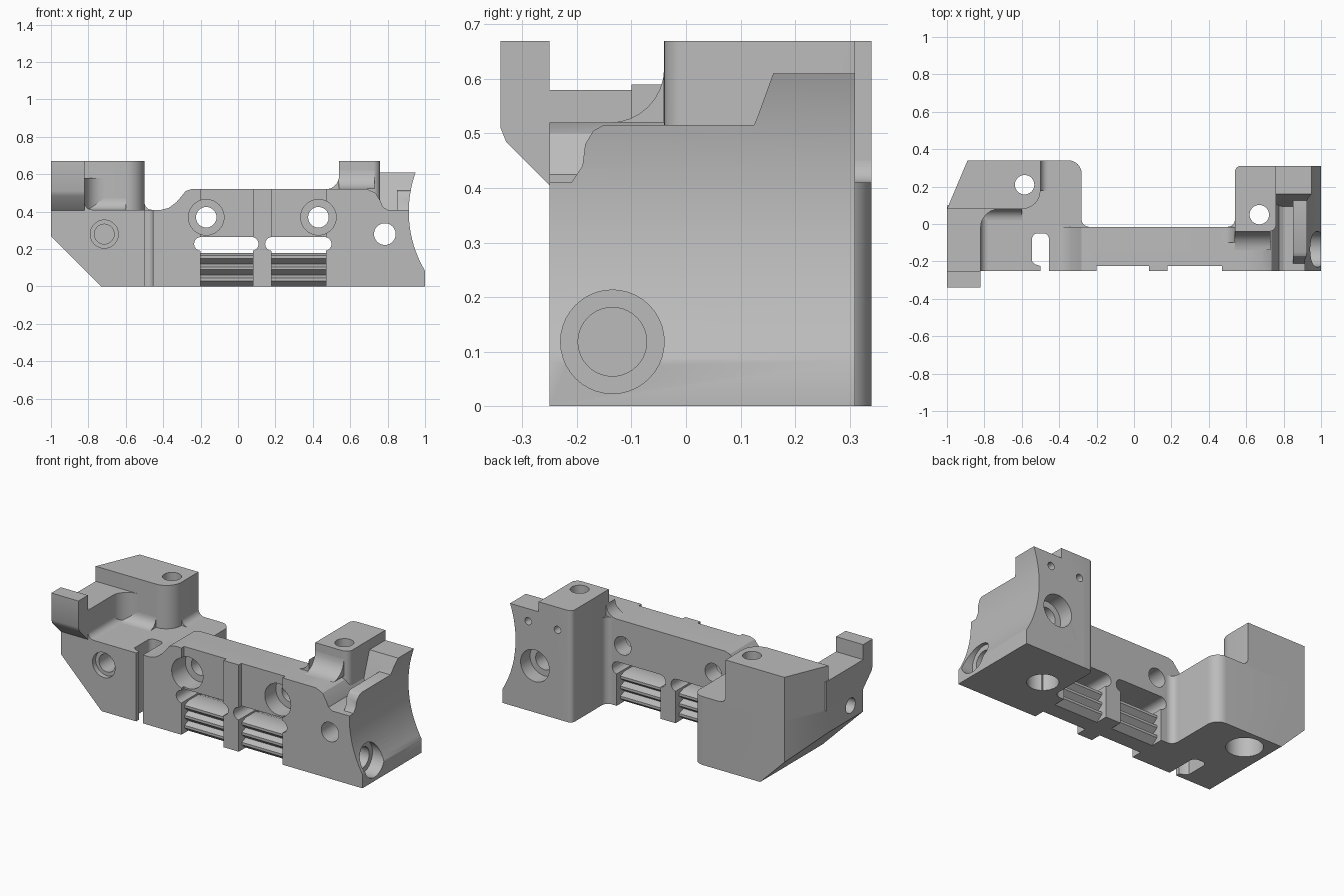
import bpy, bmesh, math
from mathutils import Vector

old = bpy.data.objects.get("Cube")
if old:
    bpy.data.objects.remove(old, do_unlink=True)

grey = bpy.data.materials.new("satin_grey")
grey.use_nodes = True
grey.diffuse_color = (0.5, 0.5, 0.5, 1)
grey.node_tree.nodes["Principled BSDF"].inputs["Base Color"].default_value = (0.5, 0.5, 0.5, 1)
parts = []


def place(axis, u, v, w):
    # u, v span the profile plane and w runs along the axis
    return Vector({"x": (w, u, v), "y": (u, w, v), "z": (u, v, w)}[axis])


def prism(name, axis, pts, lo, hi, keep=True):
    bm = bmesh.new()
    face = bm.faces.new([bm.verts.new(place(axis, u, v, lo)) for u, v in pts])
    ext = bmesh.ops.extrude_face_region(bm, geom=[face])["geom"]
    bmesh.ops.translate(bm, vec=place(axis, 0, 0, hi - lo),
                        verts=[g for g in ext if isinstance(g, bmesh.types.BMVert)])
    bmesh.ops.recalc_face_normals(bm, faces=bm.faces)
    me = bpy.data.meshes.new(name)
    bm.to_mesh(me)
    bm.free()
    me.materials.append(grey)
    ob = bpy.data.objects.new(name, me)
    bpy.context.collection.objects.link(ob)
    if keep:
        parts.append(ob)
    else:
        ob.hide_render = True
    return ob


def arc(cx, cy, r, a0, a1, n=8):
    return [(cx + r * math.cos(math.radians(a0 + (a1 - a0) * i / n)),
             cy + r * math.sin(math.radians(a0 + (a1 - a0) * i / n))) for i in range(n + 1)]


def circle(cx, cy, r, n=40):
    return arc(cx, cy, r, 0, 360, n)[:-1]


def rect(a, b, c, d):
    return [(a, b), (c, b), (c, d), (a, d)]


def stadium(a, b, c, d):
    r = (d - b) / 2
    return arc(c - r, b + r, r, -90, 90) + arc(a + r, b + r, r, 90, 270)


def cove(cx, cy, sx, sy, r):
    # concave fillet filling an inside corner
    return [(cx, cy)] + [(cx + sx * (r - r * math.cos(t)), cy + sy * (r - r * math.sin(t)))
                         for t in (math.pi / 2 * i / 8 for i in range(9))]


def cut(targets, axis, pts, lo, hi):
    tool = prism("cutter", axis, pts, lo, hi, keep=False)
    for ob in targets:
        mod = ob.modifiers.new("cut", "BOOLEAN")
        mod.operation, mod.solver, mod.object = "DIFFERENCE", "EXACT", tool
        dg = bpy.context.evaluated_depsgraph_get()
        me = bpy.data.meshes.new_from_object(ob.evaluated_get(dg))
        ob.modifiers.clear()
        ob.data = me
    bpy.data.objects.remove(tool, do_unlink=True)


# Left body with chamfered back corner, wall with front tab, and tower
left_body = prism("left_body", "z", [(-1, -.25), (-1, .08), (-.89, .34)]
                  + arc(-.35, .27, .07, 90, 0) + [(-.28, -.25)], 0, .41)
left_wall = prism("left_wall", "x", [(-.25, .405), (-.33, .485), (-.34, .51), (-.34, .67),
                  (-.25, .67), (-.25, .58), (.1, .58), (.1, .405)], -1, -.82)
left_tower = prism("left_tower", "z", [(-1, .08), (-.89, .34), (-.5, .34)]
                   + arc(-.6, .18, .1, 0, -90), .405, .67)
prism("left_wall_corner_fillet", "z", cove(-.82, .08, 1, -1, .1), .405, .58)
prism("left_tower_front_fillet", "x", cove(.08, .41, -1, 1, .06), -.82, -.6)
prism("left_tower_side_fillet", "y", cove(-.5, .41, 1, 1, .04), .18, .34)
prism("left_wall_floor_fillet", "y", cove(-.82, .41, 1, 1, .04), -.25, .08)

# Crossbar with swept left shoulder
bar = prism("crossbar", "y", [(-.455, 0), (.62, 0), (.62, .52), (-.25, .52), (-.28, .51),
            (-.3, .485), (-.33, .45), (-.37, .42), (-.41, .41), (-.455, .41)], -.25, -.015)
prism("left_bar_fillet", "z", cove(-.28, -.015, 1, 1, .04), 0, .41)
prism("right_bar_fillet", "z", cove(.54, -.015, -1, 1, .04), 0, .52)

# Right block, tower, back wall and end rib
right_block = prism("right_block", "y", [(.6, 0), (1, 0), (1, .41), (.8, .41), (.775, .425),
                    (.76, .46), (.735, .5), (.69, .52), (.6, .52)], -.25, .31)
right_tower = prism("right_tower", "z", arc(.57, .28, .03, 180, 90) + [(.76, .31)]
                    + arc(.72, 0, .04, 0, -90) + [(.54, -.04)], 0, .67)
back_wall = prism("right_back_wall", "x", [(.09, .4), (.12, .5), (.16, .61), (.31, .61), (.31, .4)],
                  .75, 1)
end_rib = prism("right_end_rib", "x", [(-.25, .4), (-.21, .41), (-.19, .44), (-.185, .48),
                (-.17, .505), (-.15, .516), (.125, .516), (.16, .6), (.16, .4)], .85, 1)
prism("right_tower_front_fillet", "x", cove(-.04, .52, -1, 1, .1), .54, .73)
prism("right_tower_side_fillet", "y", cove(.54, .52, -1, 1, .07), -.1, -.015)

left = [left_body, left_wall, left_tower]
right = [right_block, right_tower, back_wall, end_rib]

# Concave right end and sloped lower left edge
cut([right_block, back_wall, end_rib], "y", circle(1.533, .4, .62, 128), -.4, .5)
cut([left_body], "y", [(-1.1, -.1), (-.63, -.1), (-1.1, .37)], -.5, .5)

# Open slot between left body and crossbar
slot = [(-.5, -.3), (-.5, -.225), (-.53, -.215), (-.545, -.2)] + arc(-.515, -.08, .03, 180, 90) \
    + arc(-.485, -.08, .03, 90, 0) + [(-.455, -.3)]
cut([left_body], "z", slot, -.1, .6)

# Crossbar bays: shallow front panel, through slot and ribbed slats
for x0, x1 in ((-.2, .08), (.18, .47)):
    cut([bar], "y", rect(x0, -.1, x1, .6), -.3, -.225)
    cut([bar], "y", rect(x0, -.1, x1, .22), -.4, .1)
    cut([bar], "y", stadium(x0 - .035, .19, x1 + .03, .265), -.4, .1)
    front, back = [], []
    for i in range(3):
        z = .06 * i
        front += [(-.185, z), (-.22, z + .03), (-.22, z + .045), (-.185, z + .06)]
        back += [(-.09, z), (-.05, z + .03), (-.05, z + .045), (-.09, z + .06)]
    clean = [p for i, p in enumerate(front) if i % 4 or i == 0]
    clean_back = [p for i, p in enumerate(back) if i % 4 or i == 0]
    prism("ribbed_slat", "x", clean + clean_back[::-1], x0 - .005, x1 + .005)

# Counterbored crossbar holes
for x in (-.17, .43):
    cut([bar], "y", circle(x, .37, .095), -.4, -.12)
    cut([bar], "y", circle(x, .37, .055), -.4, .1)

# Vertical bolt holes, counterbored from below
for group, x, y, r in ((left, -.585, .21, .1), (right, .67, .05, .085)):
    cut(group, "z", circle(x, y, .052), -.1, .8)
    cut(group, "z", circle(x, y, r), -.1, .12)

# Front holes, back counterbore and small back pin holes
cut([left_body], "y", circle(-.715, .28, .075), -.4, -.22)
cut([left_body], "y", circle(-.715, .28, .053), -.4, 0)
cut([right_block, right_tower], "y", circle(.785, .28, .058), -.4, .5)
cut([right_block, right_tower], "y", circle(.785, .28, .095), .22, .5)
for x in (.635, .83):
    cut([right_block, right_tower, back_wall], "y", circle(x, .535, .022, 20), .2, .5)

# Side holes in both ends
cut([right_block], "x", circle(-.135, .118, .095), .92, 1.2)
cut([right_block], "x", circle(-.135, .118, .063), .8, 1.2)
cut([left_body, left_wall], "x", circle(-.13, .35, .045), -1.2, -.84)

for ob in parts:
    bpy.ops.object.select_all(action="DESELECT")
    ob.select_set(True)
    bpy.context.view_layer.objects.active = ob
    bpy.ops.object.shade_smooth_by_angle(angle=math.radians(30))
